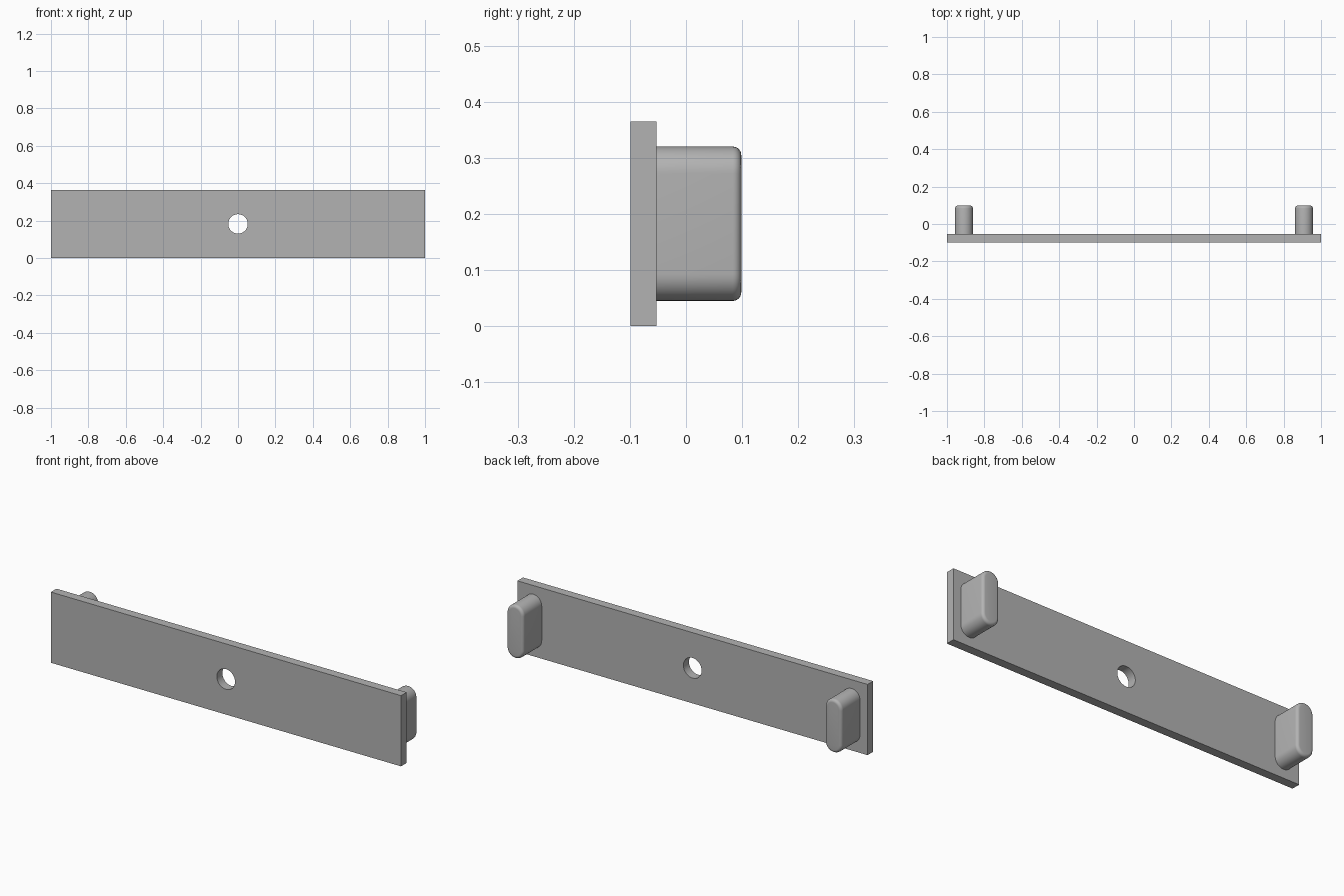
import bpy
import bmesh
import math

cube = bpy.data.objects.get("Cube")
if cube:
    bpy.data.objects.remove(cube, do_unlink=True)

LENGTH, HEIGHT = 2.0, 0.365
FRONT, PLATE_BACK, PEG_BACK = -0.0985, -0.053, 0.0985
MID_Z = HEIGHT / 2

grey = bpy.data.materials.new("plain grey")
grey.use_nodes = True
colour = (0.45, 0.45, 0.45, 1)
grey.diffuse_color = colour
grey.node_tree.nodes["Principled BSDF"].inputs["Base Color"].default_value = colour


def finish(obj, name):
    """Name, colour and smooth a part."""
    obj.name = obj.data.name = name
    obj.data.materials.clear()
    obj.data.materials.append(grey)
    bpy.ops.object.select_all(action="DESELECT")
    obj.select_set(True)
    bpy.context.view_layer.objects.active = obj
    bpy.ops.object.shade_smooth_by_angle(angle=math.radians(30))


# Flat plate with a round hole through the middle
bpy.ops.mesh.primitive_cube_add(size=1, location=(0, (FRONT + PLATE_BACK) / 2, MID_Z))
plate = bpy.context.object
plate.scale = (LENGTH, PLATE_BACK - FRONT, HEIGHT)
bpy.ops.object.transform_apply(location=True, rotation=False, scale=True)

bpy.ops.mesh.primitive_cylinder_add(vertices=64, radius=0.052, depth=0.3,
                                    location=(0, FRONT, MID_Z),
                                    rotation=(math.pi / 2, 0, 0))
cutter = bpy.context.object
cutter.hide_render = True
hole = plate.modifiers.new("hole", "BOOLEAN")
hole.operation, hole.solver, hole.object = "DIFFERENCE", "EXACT", cutter
bpy.context.view_layer.objects.active = plate
bpy.ops.object.modifier_apply(modifier=hole.name)
bpy.data.objects.remove(cutter, do_unlink=True)
finish(plate, "plate")


def slot_ring(bm, radius, straight, y, steps=20):
    """Upright slot outline: two half circles joined by straight sides."""
    ring = []
    for side in (0, 1):
        centre_z = MID_Z + (straight if side == 0 else -straight)
        for i in range(steps + 1):
            a = math.pi * (side + i / steps)
            ring.append(bm.verts.new((radius * math.cos(a), y,
                                      centre_z + radius * math.sin(a))))
    return ring


def add_peg(name, x):
    """Slot-shaped peg with a rounded rim at its free end."""
    radius, half_height, fillet, arc = 0.048, 0.1375, 0.015, 6
    bm = bmesh.new()
    sections = [(radius, PLATE_BACK)]
    for i in range(arc + 1):
        a = math.pi / 2 * i / arc
        sections.append((radius - fillet * (1 - math.cos(a)),
                         PEG_BACK - fillet * (1 - math.sin(a))))
    rings = [slot_ring(bm, r, half_height - radius, y) for r, y in sections]
    for low, high in zip(rings, rings[1:]):
        for i in range(len(low)):
            j = (i + 1) % len(low)
            bm.faces.new((low[i], low[j], high[j], high[i]))
    bm.faces.new(rings[0])
    bm.faces.new(rings[-1])
    bmesh.ops.recalc_face_normals(bm, faces=bm.faces)
    mesh = bpy.data.meshes.new(name)
    bm.to_mesh(mesh)
    bm.free()
    peg = bpy.data.objects.new(name, mesh)
    peg.location.x = x
    bpy.context.collection.objects.link(peg)
    finish(peg, name)


# One peg near each end of the back face
for name, side in (("left_peg", 1), ("right_peg", -1)):
    add_peg(name, side * 0.909)
